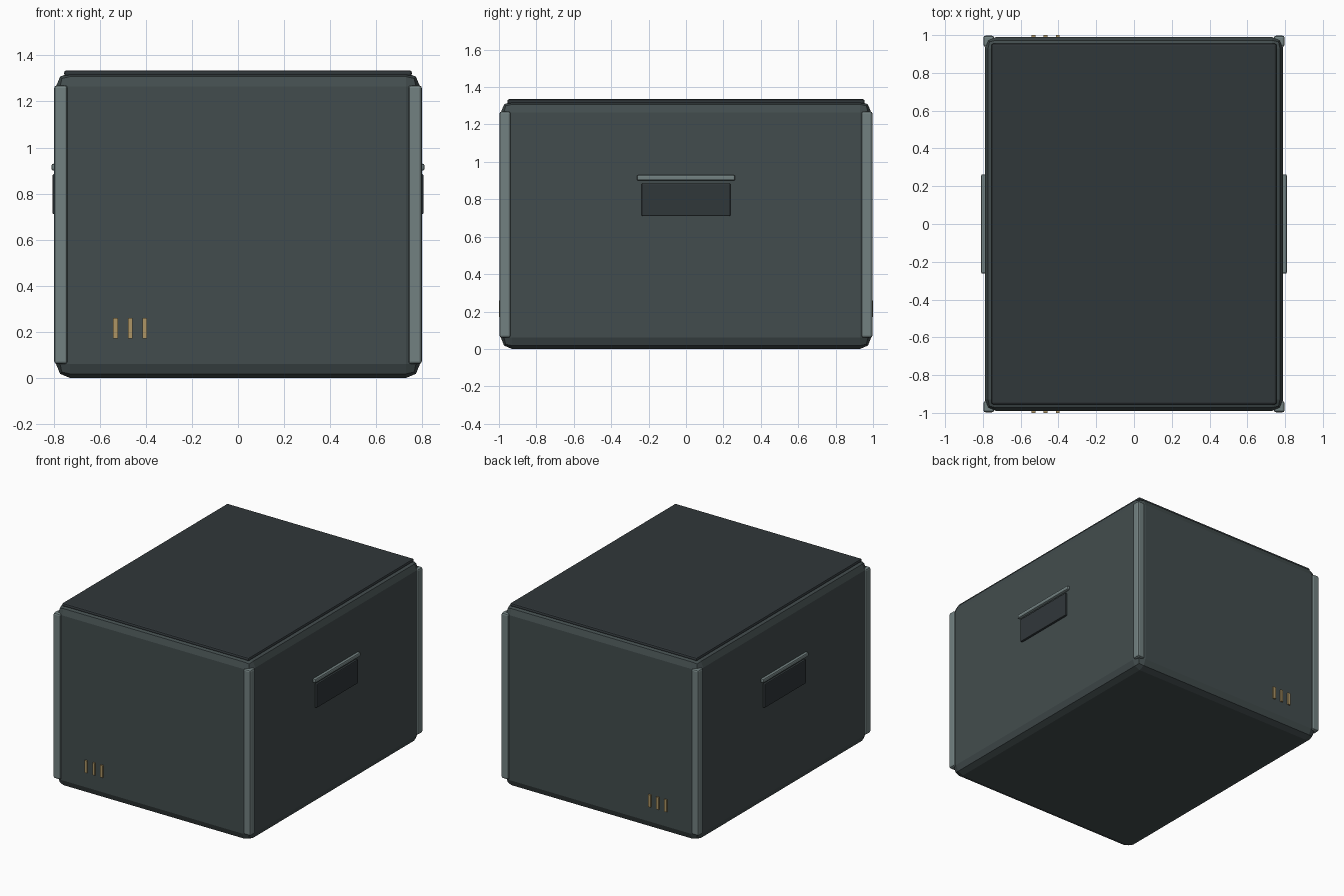
import bpy
import bmesh

if "Cube" in bpy.data.objects:
    bpy.data.objects.remove(bpy.data.objects["Cube"])


def material(name, rgb):
    m = bpy.data.materials.new(name)
    m.diffuse_color = (*rgb, 1)
    m.use_nodes = True
    m.node_tree.nodes["Principled BSDF"].inputs["Base Color"].default_value = m.diffuse_color
    return m


SHELL = material("shell_grey", (0.055, 0.073, 0.075))
DARK = material("dark_panel", (0.030, 0.038, 0.042))
TRIM = material("trim_grey", (0.17, 0.22, 0.22))
TAN = material("tan_marking", (0.42, 0.30, 0.13))


def box(name, lo, hi, mat, bevel=0.0, segments=1):
    """Box between two corners with optional bevelled edges."""
    bm = bmesh.new()
    bmesh.ops.create_cube(bm, size=1)
    for v in bm.verts:
        v.co = [(a + b) / 2 + c * (b - a) for a, b, c in zip(lo, hi, v.co)]
    if bevel:
        bmesh.ops.bevel(bm, geom=bm.edges[:], offset=bevel, segments=segments,
                        profile=0.5, affect='EDGES')
    bmesh.ops.recalc_face_normals(bm, faces=bm.faces[:])
    mesh = bpy.data.meshes.new(name)
    bm.to_mesh(mesh)
    bm.free()
    mesh.materials.append(mat)
    ob = bpy.data.objects.new(name, mesh)
    bpy.context.collection.objects.link(ob)
    return ob


def mirrored(ob, x=False, y=False):
    """Mirror across the world centre planes."""
    mod = ob.modifiers.new("Mirror", 'MIRROR')
    mod.use_axis = (x, y, False)
    return ob


# Main crate shell and lid
box("crate_body", (-0.79, -0.99, 0), (0.79, 0.99, 1.325), SHELL, 0.06, 2)
box("lid_panel", (-0.755, -0.955, 1.31), (0.755, 0.955, 1.335), DARK, 0.01, 2)

# Four corner posts
mirrored(box("corner_posts", (0.74, 0.938, 0.06), (0.798, 0.997, 1.27),
             TRIM, 0.012, 2), x=True, y=True)

# Side handles: dark grip panel under a lip bar
mirrored(box("grip_panels", (0.77, -0.238, 0.71), (0.805, 0.238, 0.885),
             DARK, 0.006, 2), x=True)
mirrored(box("handle_bars", (0.78, -0.263, 0.90), (0.81, 0.263, 0.93),
             TRIM, 0.009, 2), x=True)

# Tan marking bars on the front and back
for i in range(3):
    cx = -0.532 + i * 0.064
    mirrored(box(f"marking_bar_{i + 1}", (cx - 0.01, -1.0, 0.17),
                 (cx + 0.01, -0.98, 0.26), TAN), y=True)
